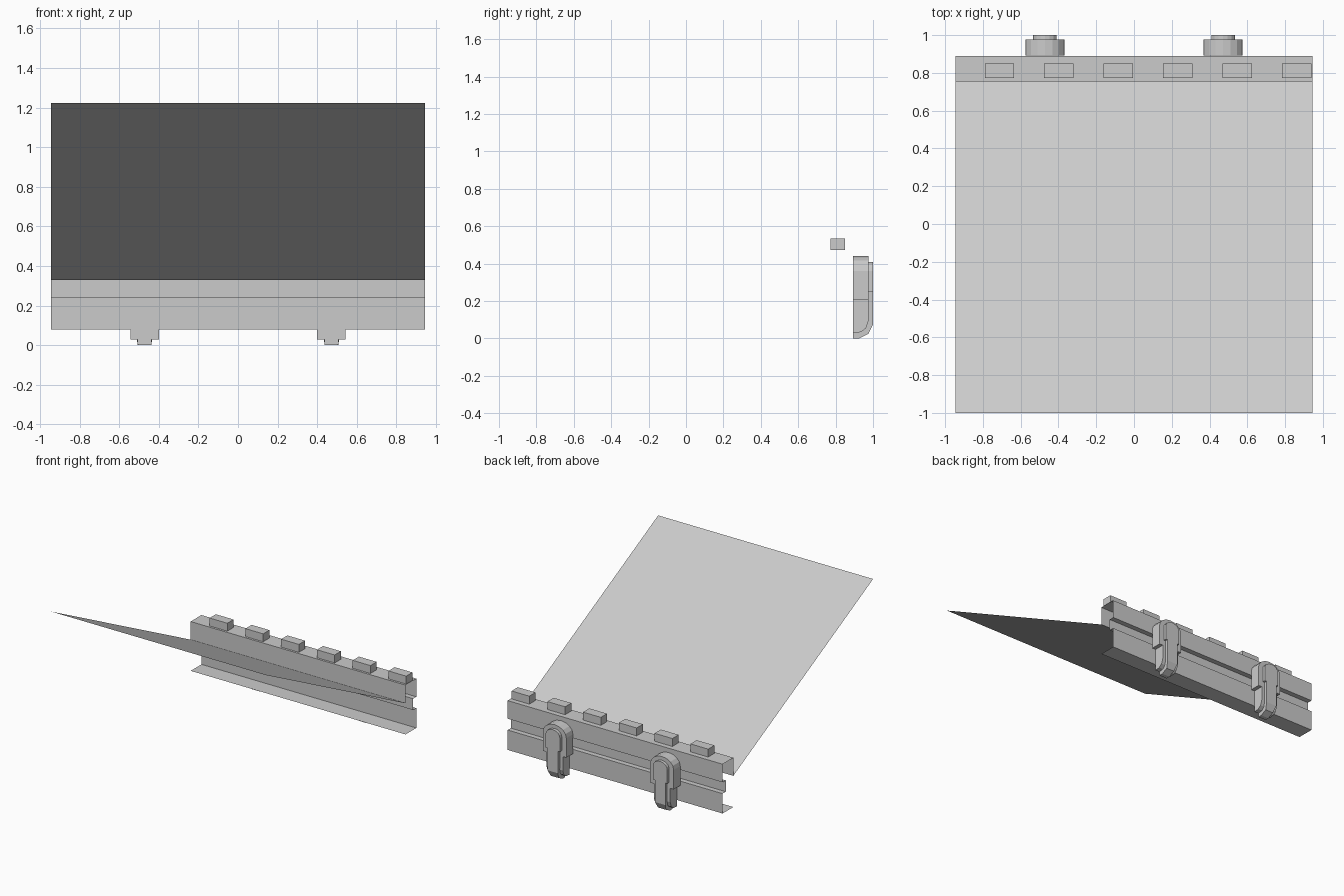
import bpy, bmesh, math

if "Cube" in bpy.data.objects:
    bpy.data.objects.remove(bpy.data.objects["Cube"])

W = 0.945  # half width of rail and panel


def finish(name, bm, solid=True):
    if solid:
        bmesh.ops.recalc_face_normals(bm, faces=bm.faces)
    me = bpy.data.meshes.new(name)
    bm.to_mesh(me)
    bm.free()
    ob = bpy.data.objects.new(name, me)
    bpy.context.collection.objects.link(ob)
    return ob


def sheet(name, profile):
    """Thin sheet: a (y, z) profile swept across the full width."""
    bm = bmesh.new()
    rows = [(bm.verts.new((W, y, z)), bm.verts.new((-W, y, z))) for y, z in profile]
    for (a, b), (c, d) in zip(rows, rows[1:]):
        bm.faces.new((a, b, d, c))
    return finish(name, bm, False)


def loft(name, loops):
    """Closed solid through matching loops of points."""
    bm = bmesh.new()
    rings = [[bm.verts.new(p) for p in loop] for loop in loops]
    for r, s in zip(rings, rings[1:]):
        for i in range(len(r)):
            j = (i + 1) % len(r)
            bm.faces.new((r[i], r[j], s[j], s[i]))
    bm.faces.new(rings[0])
    bm.faces.new(rings[-1])
    return finish(name, bm)


def arch(cx, y, half, z_low, z_top, rise):
    """Outline in the xz plane with a rounded top."""
    n = 8
    pts = [(cx - half, y, z_low), (cx + half, y, z_low)]
    for i in range(n + 1):
        a = math.pi * i / n
        pts.append((cx + half * math.cos(a), y, z_top - rise + rise * math.sin(a)))
    return pts


def bar(name, cx, profile, width):
    """(y, z) profile extruded in x; width(z) gives the half width."""
    return loft(name, [[(cx + s * width(z), y, z) for y, z in profile] for s in (-1, 1)])


# Folded rail with a groove along its back, and the sloping panel
sheet("rail", [(0.755, 0.08), (0.89, 0.08), (0.89, 0.238), (0.85, 0.238),
               (0.85, 0.328), (0.89, 0.328), (0.89, 0.472), (0.755, 0.472),
               (0.755, 0.328)])
sheet("sloping_panel", [(0.755, 0.328), (-1, 1.222)])

# Row of blocks on the rail
for i in range(6):
    x = -0.79 + 0.3145 * i
    loft(f"block_{i + 1}", [[(x + dx, y, z) for y, z in
         ((0.772, 0.472), (0.85, 0.472), (0.85, 0.535), (0.772, 0.535))]
         for dx in (0, 0.156)])

# Two clips on the back
for side, cx in (("left", -0.472), ("right", 0.472)):
    # wide rounded head
    loft(f"clip_head_{side}", [arch(cx, y, 0.103, 0.205, 0.44, 0.08)
                               for y in (0.893, 0.976)])
    # narrower lower body with a rounded foot
    bar(f"clip_body_{side}", cx,
        [(0.893, 0.03), (0.935, 0.034), (0.962, 0.055), (0.976, 0.095),
         (0.976, 0.22), (0.893, 0.22)], lambda z: 0.072)
    # raised rounded plate on the head
    loft(f"clip_plate_{side}", [arch(cx, y, 0.063, 0.25, 0.41, 0.05)
                                for y in (0.97, 1.0)])
    # raised stem that wraps under the foot
    bar(f"clip_stem_{side}", cx,
        [(0.893, 0.0), (0.925, 0.0), (0.975, 0.025), (1.0, 0.075),
         (1.0, 0.26), (0.893, 0.26)], lambda z: 0.034 if z < 0.05 else 0.046)
